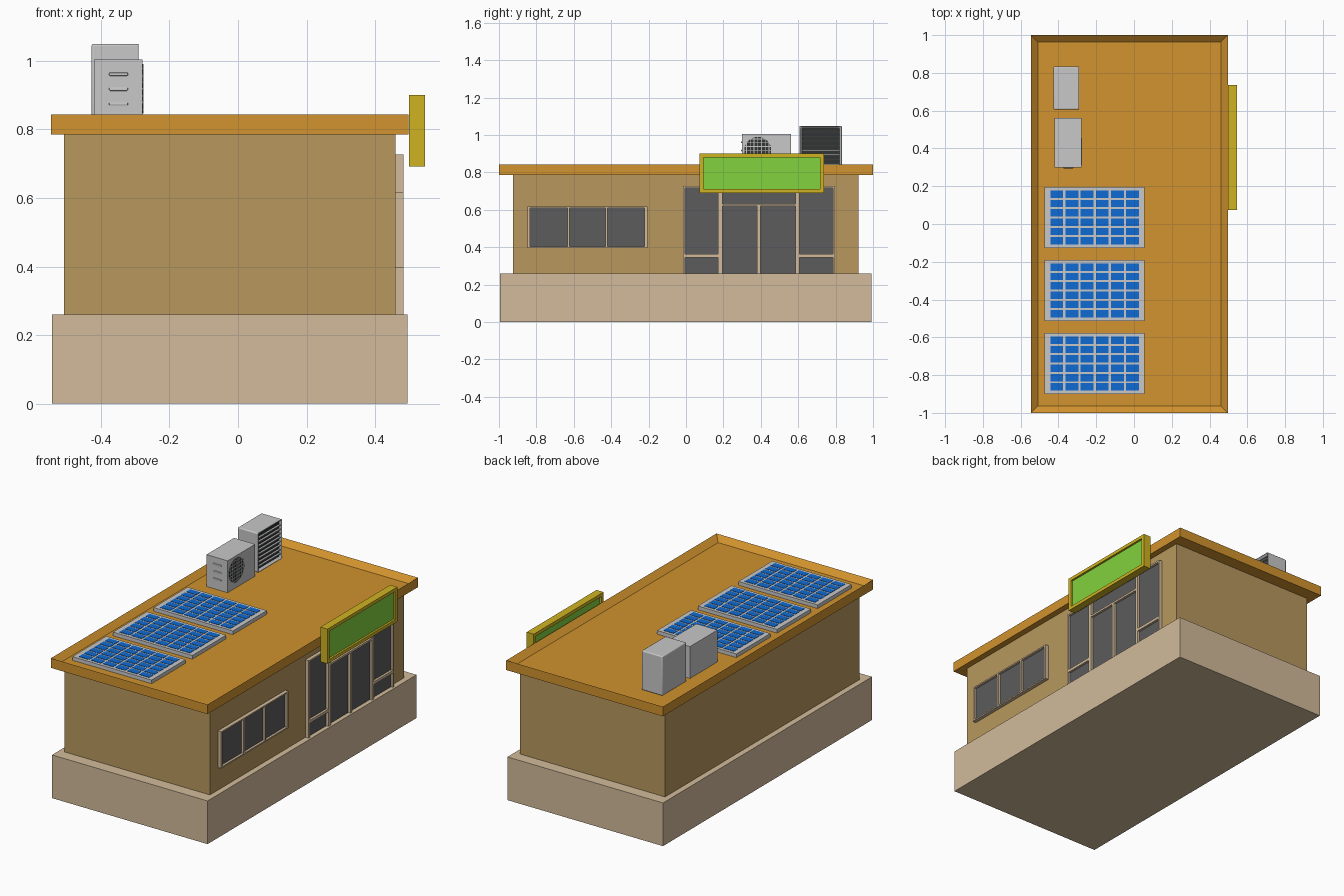
import bpy, bmesh, math
from mathutils import Matrix

if "Cube" in bpy.data.objects:
    bpy.data.objects.remove(bpy.data.objects["Cube"])


def mat(name, r, g, b):
    m = bpy.data.materials.new(name)
    lin = lambda c: ((c / 255 + 0.055) / 1.055) ** 2.4
    m.diffuse_color = (lin(r), lin(g), lin(b), 1)
    m.use_nodes = True
    m.node_tree.nodes["Principled BSDF"].inputs["Base Color"].default_value = m.diffuse_color
    return m


STONE = mat("beige stone", 210, 187, 155)
WALL = mat("tan wall", 184, 152, 94)
ROOF = mat("orange roof", 209, 147, 46)
GLASS = mat("dark glass", 92, 92, 92)
GREY = mat("light grey metal", 200, 200, 200)
BLUE = mat("solar blue", 15, 106, 212)
YELLOW = mat("sign yellow", 208, 180, 34)
GREEN = mat("sign green", 130, 210, 62)
DARK = mat("grille dark", 50, 53, 53)


def finish(name, bm, m):
    bmesh.ops.recalc_face_normals(bm, faces=bm.faces)
    me = bpy.data.meshes.new(name)
    bm.to_mesh(me)
    bm.free()
    me.materials.append(m)
    ob = bpy.data.objects.new(name, me)
    bpy.context.collection.objects.link(ob)
    return ob


def add_box(bm, x0, x1, y0, y1, z0, z1):
    mx = Matrix.Translation(((x0 + x1) / 2, (y0 + y1) / 2, (z0 + z1) / 2)) @ \
        Matrix.Diagonal((x1 - x0, y1 - y0, z1 - z0, 1))
    bmesh.ops.create_cube(bm, size=1, matrix=mx)


def boxes(name, m, *dims):
    bm = bmesh.new()
    for d in dims:
        add_box(bm, *d)
    return finish(name, bm, m)


def inset_box(name, m, dims, axis, width, depth):
    """Box whose + side along an axis (0 x, 2 z) is inset and pushed in."""
    bm = bmesh.new()
    add_box(bm, *dims)
    bm.normal_update()
    f = [f for f in bm.faces if f.normal[axis] > 0.9]
    bmesh.ops.inset_region(bm, faces=f, thickness=width, use_even_offset=True)
    for v in f[0].verts:
        v.co[axis] -= depth
    return finish(name, bm, m)


# Building shell
boxes("base", STONE, (-0.542, 0.494, -0.995, 0.993, 0, 0.26))
boxes("walls", WALL, (-0.507, 0.46, -0.924, 0.923, 0.26, 0.785))
FLOOR = 0.812
inset_box("roof", ROOF, (-0.546, 0.497, -1, 1, 0.785, 0.843), 2, 0.037, 0.843 - FLOOR)

# Window strip: frame bars and recessed glass
X0, X1, XG = 0.455, 0.482, 0.468
bars = [(X0, X1, -0.848, -0.206, z, z + 0.008) for z in (0.396, 0.609)]
bars += [(X0, X1, a, b, 0.404, 0.609) for a, b in
         ((-0.848, -0.834), (-0.634, -0.622), (-0.431, -0.42), (-0.221, -0.206))]
boxes("window_frame", STONE, *bars)
boxes("window_glass", GLASS, (X0, XG, -0.84, -0.21, 0.4, 0.613))

# Shop entrance: posts, rails and glass
posts = [(-0.016, -0.005, 0.727), (0.171, 0.195, 0.717), (0.38, 0.398, 0.62),
         (0.586, 0.607, 0.717), (0.786, 0.797, 0.727)]
bars = [(X0, X1, a, b, 0.26, top) for a, b, top in posts]
bars += [(X0, X1, -0.005, 0.786, 0.717, 0.727), (X0, X1, 0.195, 0.586, 0.62, 0.632)]
bars += [(X0, X1, a, b, 0.346, 0.363) for a, b in ((-0.005, 0.171), (0.607, 0.786))]
boxes("entrance_frame", STONE, *bars)
boxes("entrance_glass", GLASS, (X0, XG, -0.01, 0.79, 0.26, 0.722))

# Roof edge sign with green panel seen from both sides
sx, sy, sz, w = (0.498, 0.545), (0.073, 0.737), (0.691, 0.9), 0.02
boxes("sign_frame", YELLOW,
      (*sx, *sy, sz[0], sz[0] + w), (*sx, *sy, sz[1] - w, sz[1]),
      (*sx, sy[0], sy[0] + w, sz[0] + w, sz[1] - w),
      (*sx, sy[1] - w, sy[1], sz[0] + w, sz[1] - w))
boxes("sign_panel", GREEN, (0.51, 0.533, sy[0] + w, sy[1] - w, sz[0] + w, sz[1] - w))

# Solar panels with 6 x 6 cells
for i in range(3):
    y0 = -0.9 + i * 0.3865
    top = FLOOR + 0.022
    boxes(f"solar_panel_{i + 1}", GREY, (-0.473, 0.055, y0, y0 + 0.323, FLOOR, top))
    cells = []
    for c in range(6):
        for r in range(6):
            x, y = -0.443 + c * 0.0803, y0 + 0.018 + r * 0.0495
            cells.append((x, x + 0.068, y, y + 0.039, top - 0.001, top + 0.002))
    boxes(f"solar_cells_{i + 1}", BLUE, *cells)

# Fan unit: body, round fan opening, wire grille, side vents
FX, cy, cz, R = -0.279, 0.384, 0.918, 0.072
boxes("fan_unit_body", GREY, (-0.42, FX, 0.3, 0.562, FLOOR, 1.004))
bm = bmesh.new()
bmesh.ops.create_cone(bm, cap_ends=True, segments=32, radius1=R, radius2=R, depth=0.004,
                      matrix=Matrix.Translation((FX, cy, cz)) @ Matrix.Rotation(math.pi / 2, 4, 'Y'))
finish("fan_opening", bm, DARK)
wires = []
for i in range(-3, 4):
    o = i * 0.02
    h = math.sqrt(R * R - o * o)
    wires.append((FX, FX + 0.004, cy - h, cy + h, cz + o - 0.002, cz + o + 0.002))
    wires.append((FX, FX + 0.004, cy + o - 0.002, cy + o + 0.002, cz - h, cz + h))
boxes("fan_grille", GREY, *wires)
for i in range(3):
    z = 0.874 + i * 0.0435
    vent = boxes(f"fan_unit_vent_{i + 1}", GREY, (-0.376, -0.321, 0.295, 0.302, z - 0.005, z + 0.005))
    bev = vent.modifiers.new("round ends", 'BEVEL')
    bev.width, bev.segments = 0.003, 2

# Louvre unit: rounded body with recessed dark back and slats
LX = -0.287
body = inset_box("louvre_unit_body", GREY, (-0.427, LX, 0.606, 0.834, FLOOR, 1.049), 0, 0.016, 0.02)
bev = body.modifiers.new("soft edges", 'BEVEL')
bev.width, bev.segments = 0.006, 3
bpy.context.view_layer.objects.active = body
body.select_set(True)
bpy.ops.object.shade_smooth_by_angle(angle=math.radians(40))
boxes("louvre_opening", DARK, (LX - 0.022, LX - 0.015, 0.62, 0.82, FLOOR + 0.014, 1.035))
boxes("louvre_slats", GREY, *[(LX - 0.016, LX - 0.004, 0.62, 0.82, z, z + 0.006)
                              for z in [0.842 + i * 0.0245 for i in range(8)]])
